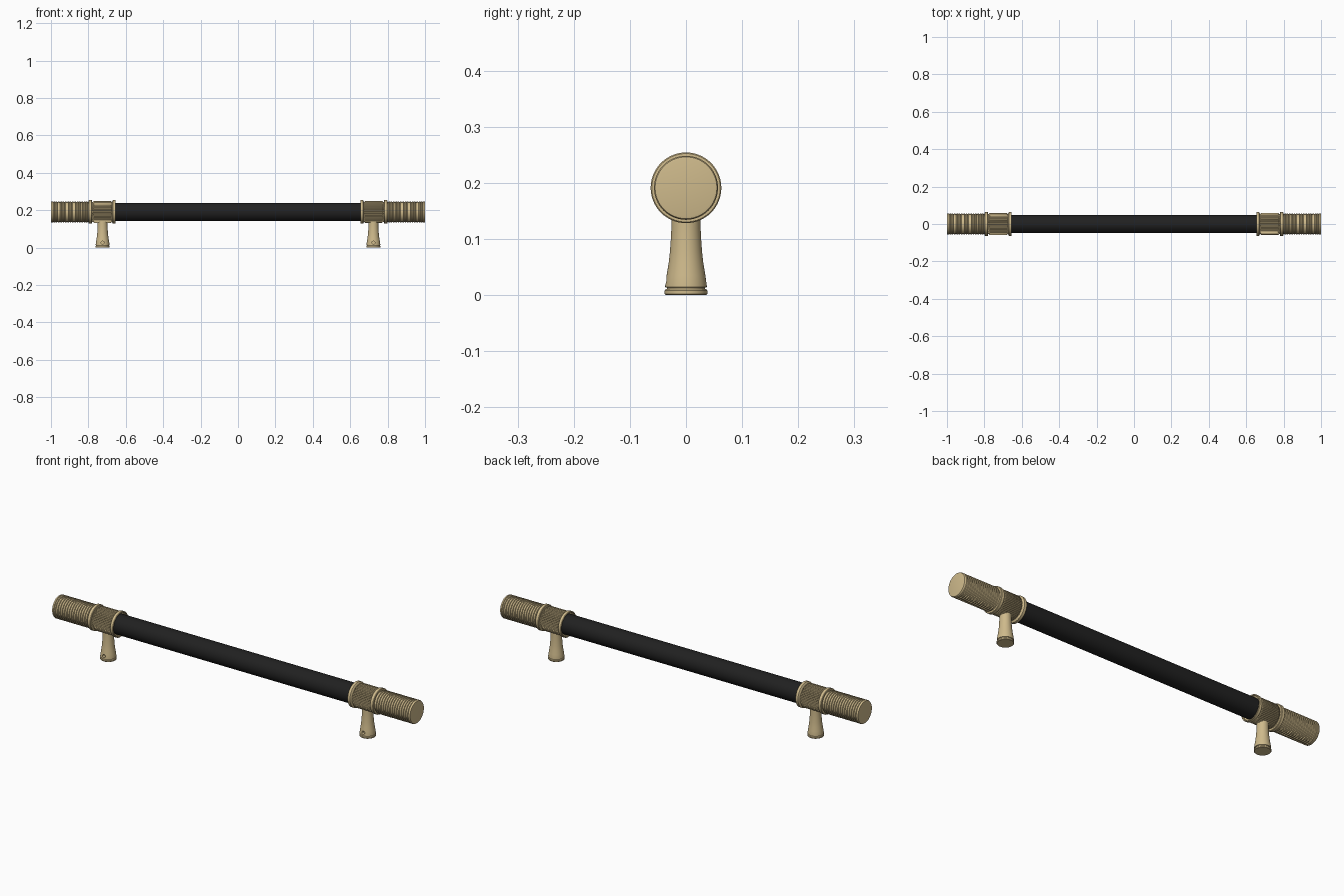
import bpy, bmesh, math
from mathutils import Matrix, Vector

if "Cube" in bpy.data.objects:
    bpy.data.objects.remove(bpy.data.objects["Cube"], do_unlink=True)

AXIS_Z = 0.191   # height of the bar axis
POST_X = 0.724


def material(name, color, metallic, rough):
    m = bpy.data.materials.new(name)
    m.use_nodes = True
    m.diffuse_color = color
    bsdf = m.node_tree.nodes["Principled BSDF"]
    bsdf.inputs["Base Color"].default_value = color
    bsdf.inputs["Metallic"].default_value = metallic
    bsdf.inputs["Roughness"].default_value = rough
    return m


brass = material("brushed brass", (0.62, 0.49, 0.26, 1), 0, 0.5)
black = material("matte black", (0.015, 0.015, 0.015, 1), 0, 0.5)


def lathe(name, profile, matrix, mat, steps=64, flute=0.0):
    """Revolve (radius, height) points about z; flute pulls in every other pair of columns."""
    bm = bmesh.new()
    rings = []
    for r, h in profile:
        ring = []
        for i in range(steps):
            a = 2 * math.pi * i / steps
            rr = r - (flute if r > flute and i % 4 in (2, 3) else 0)
            ring.append(bm.verts.new((rr * math.cos(a), rr * math.sin(a), h)))
        rings.append(ring)
    for low, high in zip(rings, rings[1:]):
        for i in range(steps):
            j = (i + 1) % steps
            bm.faces.new((low[i], low[j], high[j], high[i]))
    bmesh.ops.remove_doubles(bm, verts=bm.verts, dist=1e-6)
    bmesh.ops.recalc_face_normals(bm, faces=bm.faces)
    me = bpy.data.meshes.new(name)
    bm.to_mesh(me)
    bm.free()
    me.materials.append(mat)
    ob = bpy.data.objects.new(name, me)
    ob.matrix_world = matrix
    bpy.context.collection.objects.link(ob)
    return ob


def select_only(ob):
    bpy.ops.object.select_all(action='DESELECT')
    ob.select_set(True)
    bpy.context.view_layer.objects.active = ob


def smooth(ob):
    select_only(ob)
    bpy.ops.object.shade_smooth_by_angle(angle=math.radians(35))


def along_x(side):
    return Matrix.Translation((0, 0, AXIS_Z)) @ Matrix.Rotation(side * math.pi / 2, 4, 'Y')


# Ribbed grip profile: repeated ridges and grooves, closed by a chamfered end
GRIP_START, GRIP_END, RIBS = 0.80, 0.988, 15
pitch = (GRIP_END - GRIP_START) / RIBS
grip = [(0, GRIP_START - 0.01), (0.052, GRIP_START - 0.01)]
for k in range(RIBS):
    h = GRIP_START + k * pitch
    grip += [(0.053, h), (0.053, h + 0.25 * pitch),
             (0.057, h + 0.4 * pitch), (0.057, h + 0.85 * pitch)]
grip += [(0.053, GRIP_END), (0.057, GRIP_END + 0.002), (0.057, 0.996),
         (0.055, 0.999), (0.051, 1.0), (0, 1.0)]

# Flange rings, the inner one recessed around the bar
inner_flange = [(0.048, 0.675), (0.048, 0.664), (0.056, 0.662), (0.057, 0.655), (0.061, 0.654),
                (0.063, 0.656), (0.063, 0.669), (0.061, 0.671), (0.048, 0.675)]
outer_flange = [(0, 0.778), (0.061, 0.78), (0.063, 0.782), (0.063, 0.796),
                (0.061, 0.798), (0, 0.80)]

# Fluted barrel between the flanges
barrel = [(0, 0.668), (0.052, 0.668), (0.054, 0.676), (0.059, 0.68),
          (0.059, 0.77), (0.054, 0.775), (0.052, 0.784), (0, 0.784)]

# Flared post with a grooved foot
post = [(0, 0), (0.036, 0), (0.038, 0.002), (0.038, 0.008), (0.036, 0.0105),
        (0.034, 0.011), (0.034, 0.013), (0.037, 0.014), (0.037, 0.017),
        (0.0345, 0.035), (0.031, 0.056), (0.0285, 0.078), (0.027, 0.10),
        (0.026, 0.12), (0.026, 0.155), (0, 0.155)]

smooth(lathe("bar", [(0, -0.67), (0.049, -0.67), (0.049, 0.67), (0, 0.67)],
             along_x(1), black))

for side, label in ((1, "left"), (-1, "right")):
    place = along_x(side)
    smooth(lathe(label + "_grip", grip, place, brass))
    smooth(lathe(label + "_inner_flange", inner_flange, place, brass))
    smooth(lathe(label + "_outer_flange", outer_flange, place, brass))
    smooth(lathe(label + "_fluted_barrel", barrel, place, brass, 192, 0.003))

    # Post with a small set-screw hole in its front
    stand = lathe(label + "_post", post, Matrix.Translation((side * POST_X, 0, 0)), brass)
    drill = lathe("hole_cutter", [(0, 0), (0.008, 0), (0.008, 0.05), (0, 0.05)],
                  Matrix.Translation((side * POST_X, -0.022, 0.027))
                  @ Matrix.Rotation(math.pi / 2, 4, 'X'), brass, 24)
    drill.hide_render = True
    cut = stand.modifiers.new("set_screw_hole", 'BOOLEAN')
    cut.operation = 'DIFFERENCE'
    cut.object = drill
    select_only(stand)
    bpy.ops.object.modifier_apply(modifier=cut.name)
    bpy.data.objects.remove(drill, do_unlink=True)
    smooth(stand)
